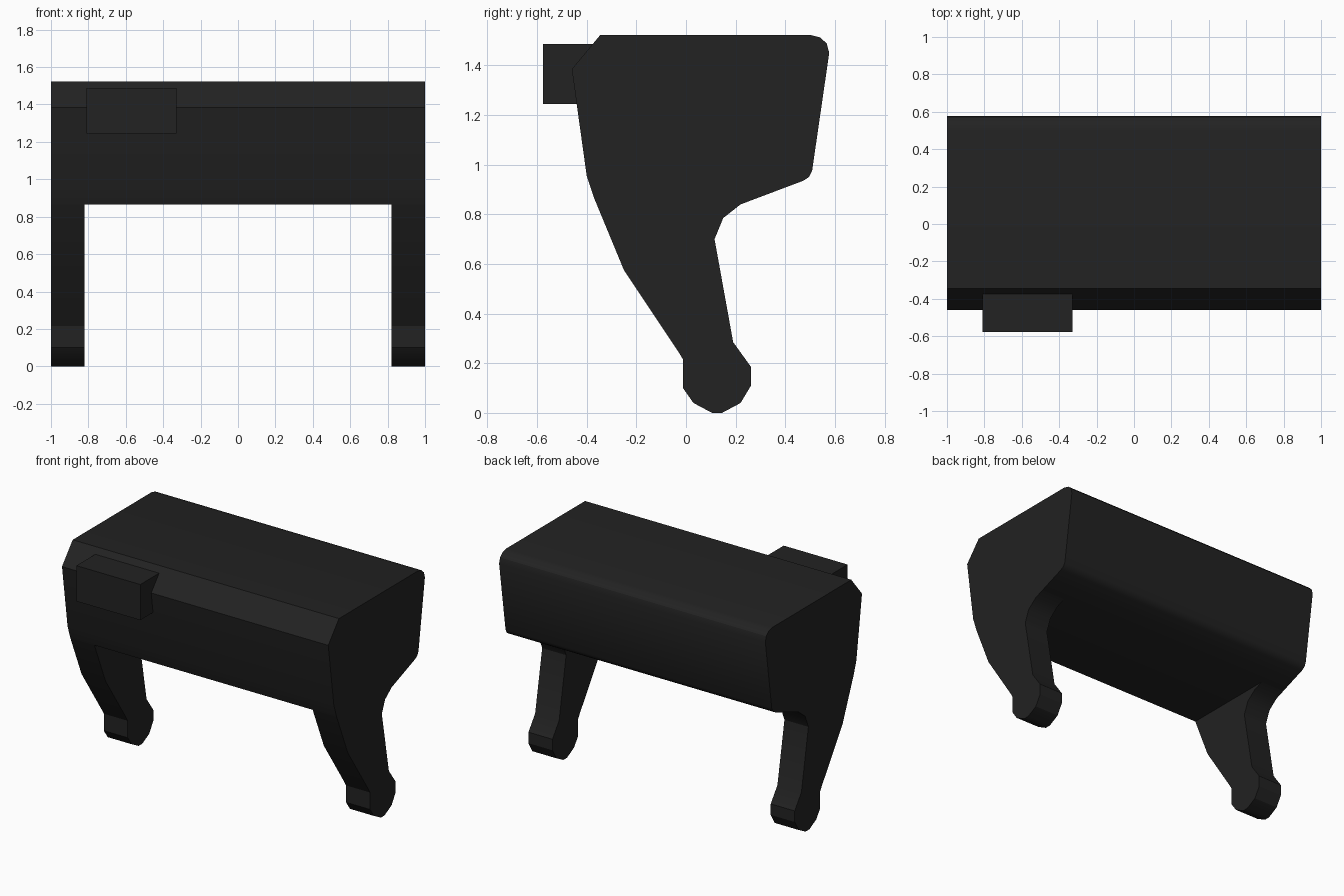
import bpy
import bmesh
import math

cube = bpy.data.objects.get("Cube")
if cube:
    bpy.data.objects.remove(cube, do_unlink=True)

# Single charcoal finish
charcoal = bpy.data.materials.new("charcoal")
charcoal.use_nodes = True
COLOUR = (0.016, 0.016, 0.016, 1)
charcoal.diffuse_color = COLOUR
charcoal.node_tree.nodes["Principled BSDF"].inputs["Base Color"].default_value = COLOUR


def extrude_profile(name, profile, x0, x1):
    """Sweep a (y, z) outline along x from x0 to x1."""
    bm = bmesh.new()
    face = bm.faces.new([bm.verts.new((x0, y, z)) for y, z in profile])
    new = bmesh.ops.extrude_face_region(bm, geom=[face])["geom"]
    moved = [v for v in new if isinstance(v, bmesh.types.BMVert)]
    bmesh.ops.translate(bm, verts=moved, vec=(x1 - x0, 0, 0))
    bmesh.ops.recalc_face_normals(bm, faces=bm.faces)
    mesh = bpy.data.meshes.new(name)
    bm.to_mesh(mesh)
    bm.free()
    mesh.materials.append(charcoal)
    obj = bpy.data.objects.new(name, mesh)
    bpy.context.collection.objects.link(obj)
    bpy.ops.object.select_all(action="DESELECT")
    obj.select_set(True)
    bpy.context.view_layer.objects.active = obj
    bpy.ops.object.shade_smooth_by_angle(angle=math.radians(30))
    return obj


# Height where the legs meet the underside of the beam
JOINT = 0.865
joint_back, joint_front = (0.286, JOINT), (-0.37, JOINT)

# Main beam: chamfered front, rounded back corners, flat underside
beam = [
    joint_front, (-0.4, 0.955), (-0.46, 1.385), (-0.345, 1.523),
    (0.5, 1.523), (0.54, 1.513), (0.567, 1.488), (0.577, 1.45),
    (0.508, 0.975), (0.495, 0.95), (0.472, 0.935), joint_back,
]
extrude_profile("main_beam", beam, -1, 1)

# Legs: tapering down to a rounded foot
leg = [
    joint_back, (0.22, 0.84), (0.15, 0.785), (0.115, 0.7), (0.19, 0.285),
    (0.262, 0.185), (0.262, 0.11), (0.22, 0.04), (0.145, 0), (0.105, 0),
    (0.03, 0.04), (-0.012, 0.1), (-0.012, 0.215), (-0.03, 0.245),
    (-0.25, 0.575), joint_front,
]
for side, sign in (("left", 1), ("right", -1)):
    extrude_profile(side + "_leg", leg, sign * 0.82, sign)

# Small box fixed to the upper front on the right
box = [(-0.577, 1.245), (-0.373, 1.245), (-0.373, 1.487), (-0.577, 1.487)]
extrude_profile("front_box", box, -0.81, -0.33)
